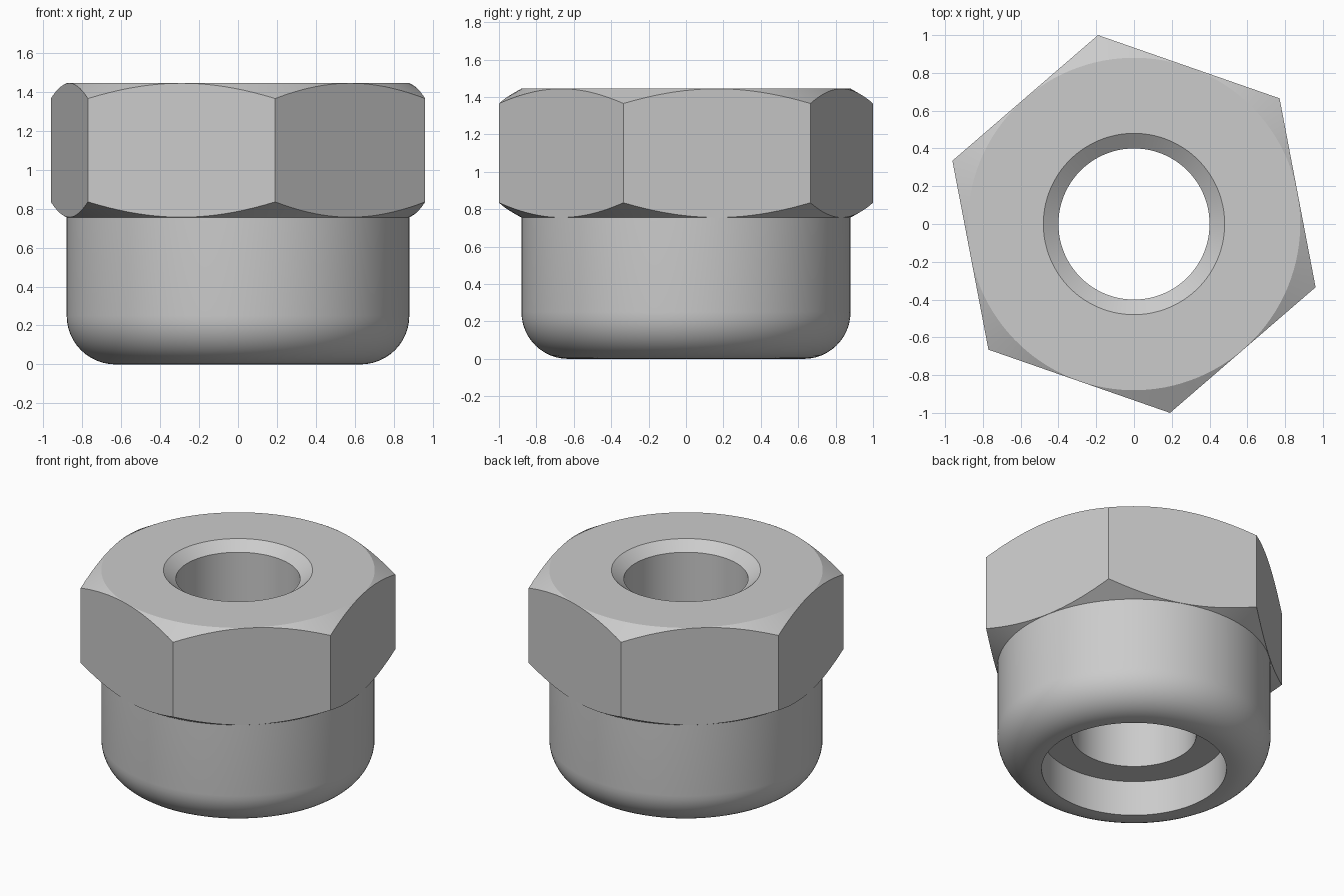
import bpy
import bmesh
import math

cube = bpy.data.objects.get("Cube")
if cube:
    bpy.data.objects.remove(cube, do_unlink=True)

# Main sizes
HEIGHT = 1.445
HEX_BASE = 0.755
BODY_R = 0.88
APOTHEM = 0.8816
BORE_R = 0.4
SINK_R, SINK_DEPTH = 0.48, 0.06
RECESS_R, RECESS_DEPTH = 0.595, 0.25
FILLET = 0.25
CORNER_ANGLE = math.radians(40.8)
SEGMENTS = 120
SLOPE = math.tan(math.radians(30))

steel = bpy.data.materials.new("grey steel")
steel.use_nodes = True
colour = (0.6, 0.6, 0.6, 1)
steel.diffuse_color = colour
steel.node_tree.nodes["Principled BSDF"].inputs["Base Color"].default_value = colour


def hex_radius(angle):
    """Distance from the axis to the hexagon, measured from a corner."""
    sector = math.pi / 3
    return APOTHEM / math.cos(angle % sector - sector / 2)


def section(angle):
    """Closed cross-section (radius, height) of the fitting at one angle."""
    # Stepped recess below, then the rounded foot of the collar
    points = [(BORE_R, RECESS_DEPTH), (RECESS_R, RECESS_DEPTH), (RECESS_R, 0)]
    steps = 12
    for i in range(steps + 1):
        a = math.pi / 2 * i / steps
        points.append((BODY_R - FILLET + FILLET * math.sin(a),
                       FILLET - FILLET * math.cos(a)))
    # Hexagonal head with conical chamfers above and below
    r = hex_radius(angle)
    rise = (r - BODY_R) * SLOPE
    points += [(BODY_R, HEX_BASE), (r, HEX_BASE + rise),
               (r, HEIGHT - rise), (BODY_R, HEIGHT)]
    # Countersunk mouth of the bore
    points += [(SINK_R, HEIGHT), (BORE_R, HEIGHT - SINK_DEPTH)]
    return points


# Sweep the section around the axis
bm = bmesh.new()
rings = []
for i in range(SEGMENTS):
    angle = math.tau * i / SEGMENTS
    c, s = math.cos(angle + CORNER_ANGLE), math.sin(angle + CORNER_ANGLE)
    rings.append([bm.verts.new((r * c, r * s, z)) for r, z in section(angle)])
for i, ring in enumerate(rings):
    following = rings[(i + 1) % SEGMENTS]
    for j in range(len(ring)):
        k = (j + 1) % len(ring)
        bm.faces.new((ring[j], following[j], following[k], ring[k]))
bmesh.ops.recalc_face_normals(bm, faces=bm.faces)

mesh = bpy.data.meshes.new("hex_fitting")
bm.to_mesh(mesh)
bm.free()
mesh.materials.append(steel)
fitting = bpy.data.objects.new("hex_fitting", mesh)
bpy.context.collection.objects.link(fitting)

# Smooth round walls, crisp machined edges
bpy.ops.object.select_all(action="DESELECT")
fitting.select_set(True)
bpy.context.view_layer.objects.active = fitting
bpy.ops.object.shade_smooth_by_angle(angle=math.radians(25))
